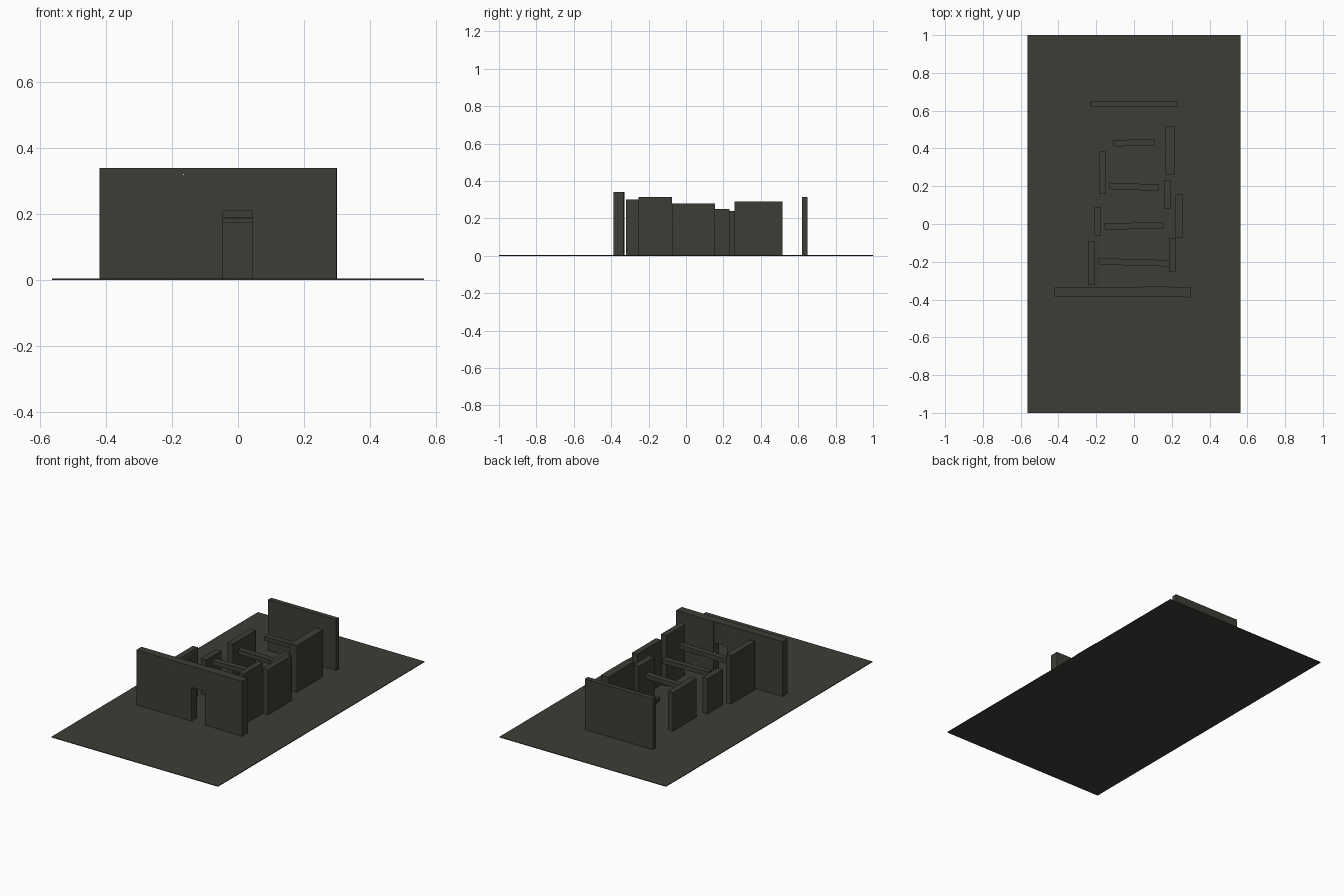
import bpy
import bmesh
from math import radians
from mathutils import Matrix, Vector

cube = bpy.data.objects.get("Cube")
if cube:
    bpy.data.objects.remove(cube, do_unlink=True)


def make_material(name, rgb):
    mat = bpy.data.materials.new(name)
    mat.use_nodes = True
    mat.diffuse_color = (*rgb, 1)
    mat.node_tree.nodes["Principled BSDF"].inputs["Base Color"].default_value = (*rgb, 1)
    return mat


stone = make_material("dark olive stone", (0.048, 0.047, 0.038))
pale = make_material("pale cord", (0.75, 0.77, 0.8))


def finish(name, bm, mat):
    mesh = bpy.data.meshes.new(name)
    bm.to_mesh(mesh)
    bm.free()
    mesh.materials.append(mat)
    obj = bpy.data.objects.new(name, mesh)
    bpy.context.collection.objects.link(obj)
    return obj


def block(name, xs, ys, zs, turn=0, mat=stone):
    """Box between three ranges, turned about its own vertical axis."""
    low, high = Vector((xs[0], ys[0], zs[0])), Vector((xs[1], ys[1], zs[1]))
    bm = bmesh.new()
    bmesh.ops.create_cube(bm, size=1)
    bmesh.ops.scale(bm, vec=high - low, verts=bm.verts)
    bmesh.ops.rotate(bm, verts=bm.verts, matrix=Matrix.Rotation(radians(turn), 3, "Z"))
    obj = finish(name, bm, mat)
    obj.location = (low + high) / 2
    return obj


# Ground slab
block("ground", (-0.565, 0.565), (-1, 1), (0, 0.004))

# Front wall with doorway: an outline pushed back to its thickness
outline = [(-0.42, 0), (-0.045, 0), (-0.045, 0.21), (0.045, 0.21), (0.045, 0.34), (-0.42, 0.34)]
bm = bmesh.new()
face = bm.faces.new([bm.verts.new((x, -0.385, z)) for x, z in outline])
back = bmesh.ops.extrude_face_region(bm, geom=[face])
moved = [v for v in back["geom"] if isinstance(v, bmesh.types.BMVert)]
bmesh.ops.translate(bm, vec=(0, 0.05, 0), verts=moved)
bmesh.ops.recalc_face_normals(bm, faces=bm.faces)
finish("front_wall_doorway", bm, stone)
block("front_wall_left", (0.045, 0.3), (-0.386, -0.332), (0, 0.34), -1)

# Back wall
block("back_wall", (-0.23, 0.23), (0.62, 0.65), (0, 0.315))

# Side walls: centre x, y range, height
side_walls = {
    "left": [(0.203, -0.255, -0.075, 0.315), (0.238, -0.075, 0.155, 0.28),
             (0.176, 0.08, 0.232, 0.25), (0.192, 0.26, 0.515, 0.29)],
    "right": [(-0.225, -0.32, -0.09, 0.3), (-0.192, -0.06, 0.09, 0.22),
              (-0.165, 0.16, 0.385, 0.24)],
}
for side, walls in side_walls.items():
    for i, (x, y0, y1, height) in enumerate(walls):
        half = 0.025 if y0 > 0.25 else 0.018
        block(f"{side}_side_wall_{i + 1}", (x - half, x + half), (y0, y1), (0, height))

# Cross beams: half length, centre y, bottom height, turn
beams = [(0.188, -0.203, 0.19, -1.5), (0.155, -0.01, 0.185, 1.5),
         (0.13, 0.197, 0.175, -2), (0.11, 0.43, 0.175, 1.5)]
for i, (half, y, z, turn) in enumerate(beams):
    block(f"cross_beam_{i + 1}", (-half, half), (y - 0.017, y + 0.017), (z, z + 0.027), turn)

# Thin cord stretched over the rooms
block("cord", (-0.167, -0.164), (-0.387, 0.3), (0.319, 0.321), mat=pale)
